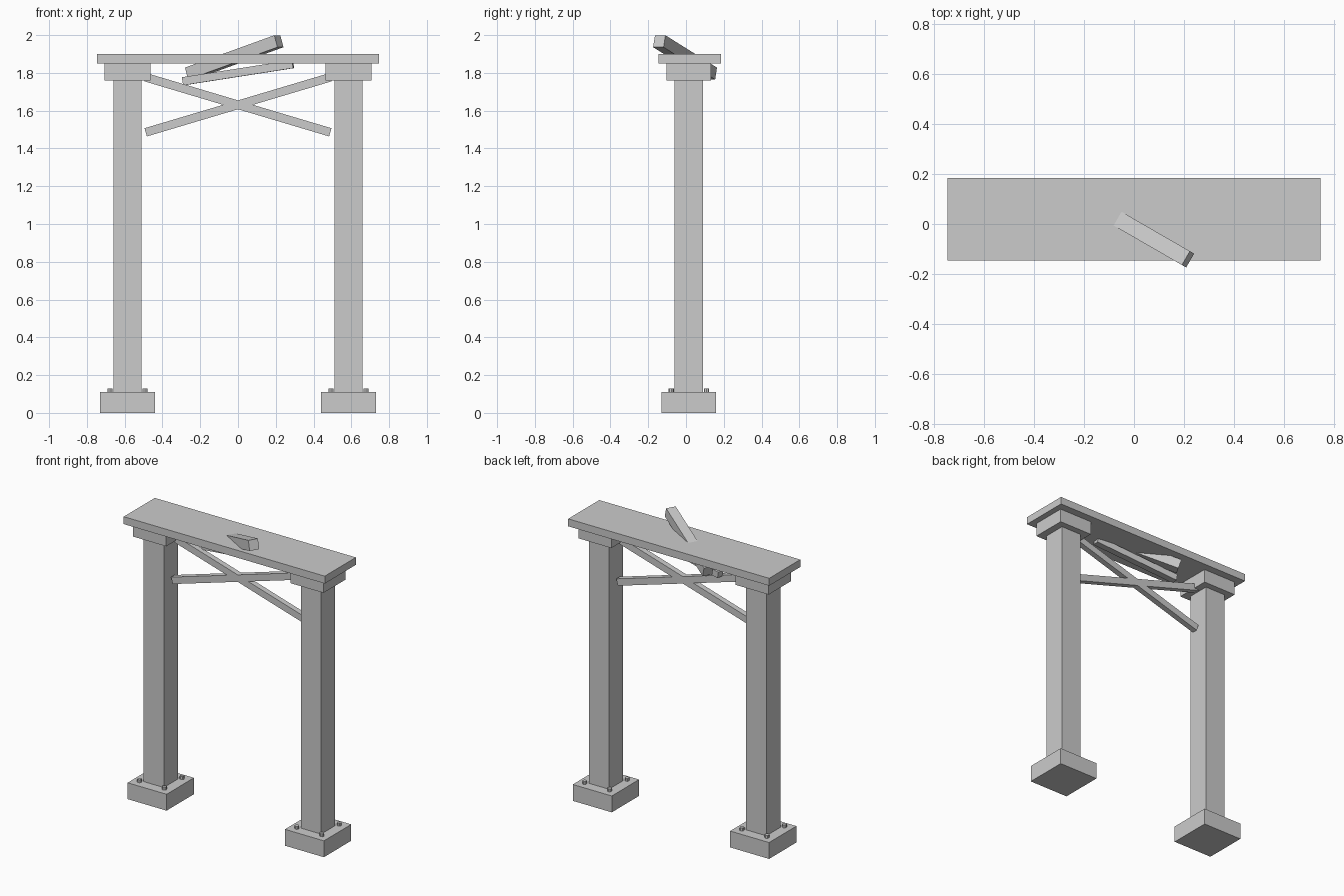
import bpy
from math import radians, atan2

if "Cube" in bpy.data.objects:
    bpy.data.objects.remove(bpy.data.objects["Cube"])

CY = 0.015  # depth centre of the posts


def box(name, loc, size, rot=(0, 0, 0)):
    bpy.ops.mesh.primitive_cube_add(size=1, location=loc, rotation=[radians(a) for a in rot])
    ob = bpy.context.object
    ob.name = name
    ob.scale = size
    bpy.ops.object.transform_apply(location=False, rotation=False, scale=True)
    return ob


# Two posts with bolted plinths and capitals
for side, sx in (("left", -1), ("right", 1)):
    px = sx * 0.585
    box(side + "_plinth", (px, CY, 0.055), (0.29, 0.29, 0.11))
    box(side + "_post", (px, CY, 0.935), (0.15, 0.15, 1.65))
    box(side + "_capital", (px, CY, 1.805), (0.245, 0.235, 0.09))
    for bx in (-1, 1):
        for by in (-1, 1):
            bpy.ops.mesh.primitive_cylinder_add(
                vertices=8, radius=0.014, depth=0.02,
                location=(px + bx * 0.093, CY + by * 0.093, 0.12))
            bpy.context.object.name = side + "_plinth_bolt"

# Lintel slab
box("lintel", (0, 0.019, 1.875), (1.495, 0.33, 0.05))

# Crossed braces between the posts
for name, s in (("rising_brace", 1), ("falling_brace", -1)):
    box(name, (0, CY, 1.631), (1.02, 0.038, 0.045), (0, -s * 16.6, 0))

# Fallen beam piercing the lintel, and a loose batten beneath it
box("broken_beam", (-0.02, -0.005, 1.882), (0.572, 0.064, 0.066), (0, -17.4, -30))
box("loose_batten", (0, CY, 1.801), (0.594, 0.045, 0.043), (0, -8.8, -7))
